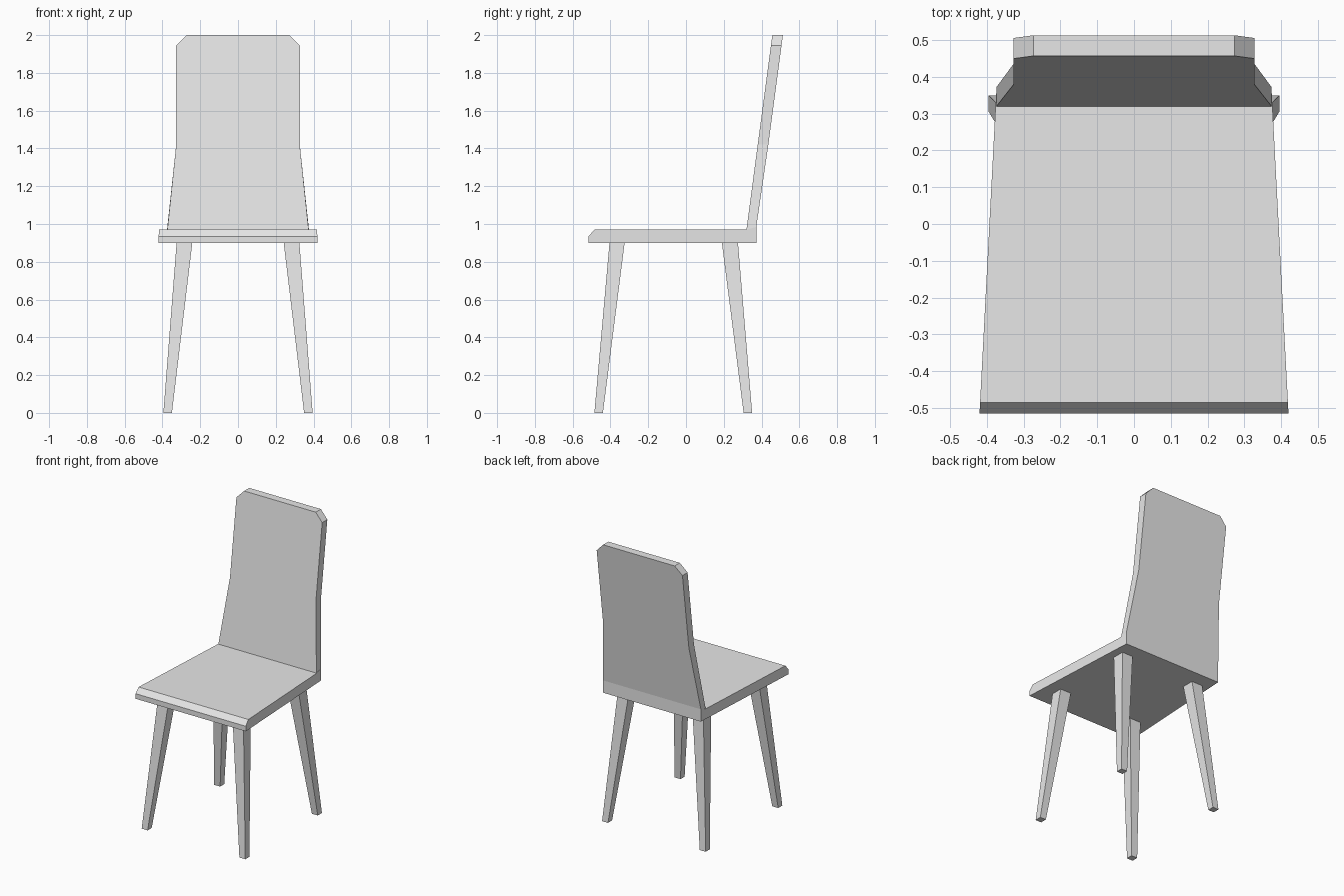
import bpy
import bmesh

old = bpy.data.objects.get("Cube")
if old:
    bpy.data.objects.remove(old, do_unlink=True)

grey = bpy.data.materials.new("light grey")
grey.use_nodes = True
grey.diffuse_color = (0.8, 0.8, 0.8, 1)
grey.node_tree.nodes["Principled BSDF"].inputs["Base Color"].default_value = (0.8, 0.8, 0.8, 1)


def solid(name, ring_a, ring_b):
    """Closed solid bridging two matching outlines."""
    bm = bmesh.new()
    a = [bm.verts.new(p) for p in ring_a]
    b = [bm.verts.new(p) for p in ring_b]
    bm.faces.new(a)
    bm.faces.new(b)
    for i in range(len(a)):
        j = (i + 1) % len(a)
        bm.faces.new((a[i], a[j], b[j], b[i]))
    bmesh.ops.recalc_face_normals(bm, faces=bm.faces)
    mesh = bpy.data.meshes.new(name)
    bm.to_mesh(mesh)
    bm.free()
    mesh.materials.append(grey)
    obj = bpy.data.objects.new(name, mesh)
    bpy.context.collection.objects.link(obj)
    return obj


def half_width(y):
    """Seat tapers toward the back."""
    return 0.42 - 0.045 * (y + 0.515) / 0.86


# Seat: side profile with a chamfered front edge
profile = [(-0.515, 0.9), (-0.515, 0.935), (-0.485, 0.97),
           (0.32, 0.97), (0.372, 0.985), (0.372, 0.9)]
solid("seat",
      [(-half_width(y), y, z) for y, z in profile],
      [(half_width(y), y, z) for y, z in profile])

# Backrest: waisted outline with clipped top corners, leaning back
half = [(0.374, 0.97), (0.327, 1.42), (0.327, 1.945), (0.273, 2.0)]
outline = half + [(-x, z) for x, z in reversed(half)]


def lean(z):
    return 0.32 + 0.137 * (z - 0.97) / 1.03


front = [(x, lean(z), z) for x, z in outline]
back = [(x, lean(z) + 0.056, z) for x, z in outline]
# Lower back edge meets the rear of the seat
for i in (0, -1):
    x = back[i][0]
    back[i] = (x, 0.372, 0.985)
solid("backrest", front, back)


# Legs: tapered and splayed outward
def rectangle(x0, x1, y0, y1, z):
    return [(x0, y0, z), (x1, y0, z), (x1, y1, z), (x0, y1, z)]


rows = {"front": ((-0.405, -0.325), (-0.485, -0.44)),
        "rear": ((0.19, 0.275), (0.305, 0.35))}
for row, (top_y, foot_y) in rows.items():
    for side, s in (("left", 1), ("right", -1)):
        solid(f"{row}_leg_{side}",
              rectangle(s * 0.35, s * 0.395, *foot_y, 0),
              rectangle(s * 0.242, s * 0.325, *top_y, 0.9))
